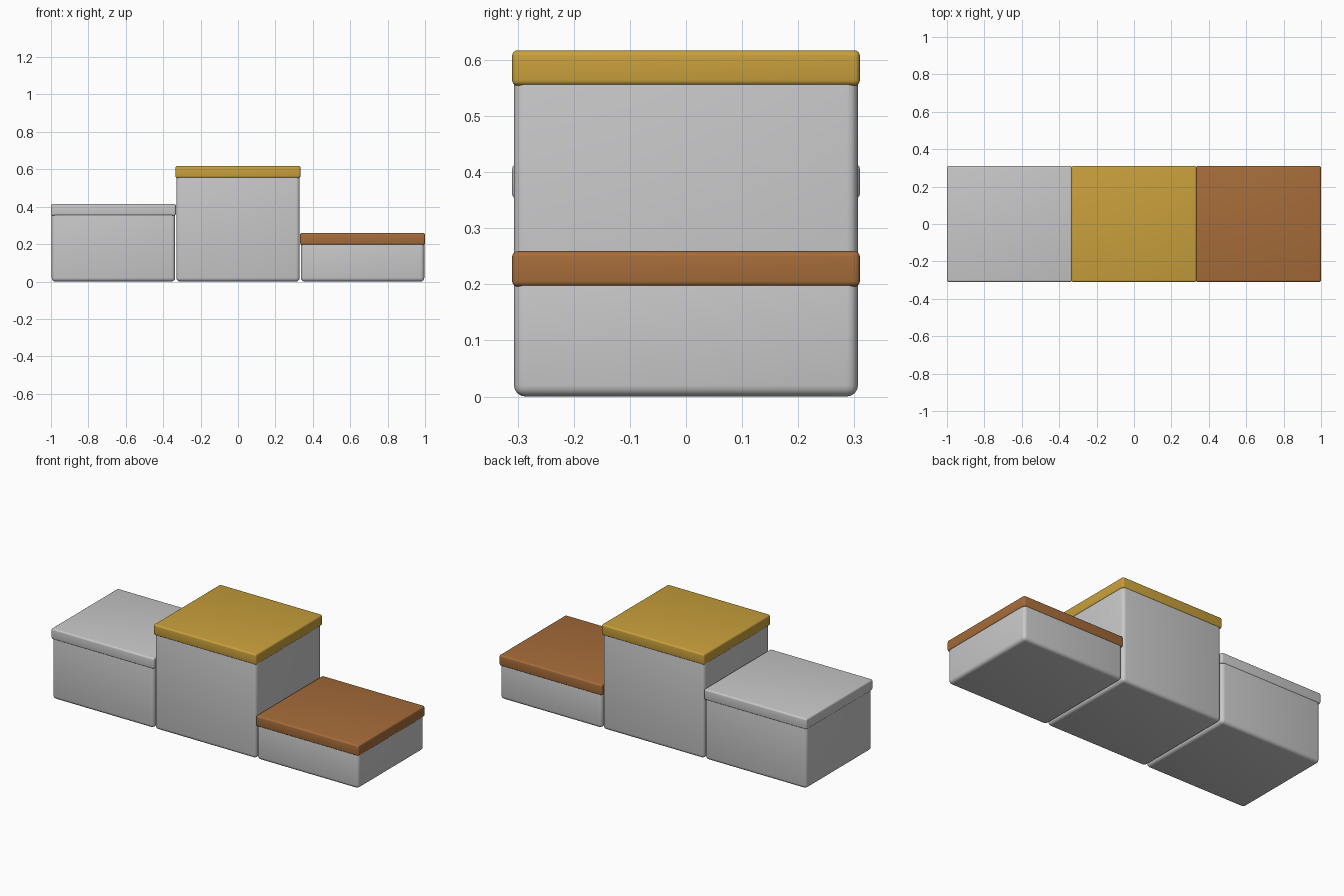
import bpy
import math

old = bpy.data.objects.get("Cube")
if old:
    bpy.data.objects.remove(old, do_unlink=True)


def material(name, rgb):
    mat = bpy.data.materials.new(name)
    mat.use_nodes = True
    mat.diffuse_color = (*rgb, 1)
    mat.node_tree.nodes["Principled BSDF"].inputs["Base Color"].default_value = (*rgb, 1)
    return mat


def rounded_box(name, x, size, z0, z1, bevel, mat):
    bpy.ops.mesh.primitive_cube_add(size=1, location=(x, 0, (z0 + z1) / 2))
    ob = bpy.context.object
    ob.name = name
    ob.scale = (*size, z1 - z0)
    bpy.ops.object.transform_apply(location=False, rotation=False, scale=True)
    mod = ob.modifiers.new("Rounded edges", "BEVEL")
    mod.width = bevel
    mod.segments = 4
    bpy.ops.object.modifier_apply(modifier=mod.name)
    ob.data.materials.append(mat)
    bpy.ops.object.shade_smooth_by_angle(angle=math.radians(35))
    return ob


silver = material("silver grey", (0.58, 0.58, 0.59))
gold = material("gold", (0.58, 0.35, 0.045))
bronze = material("bronze", (0.38, 0.15, 0.042))

SPACING = 0.666
CAP_SIZE = (0.668, 0.62)
BODY_SIZE = (0.66, 0.613)

# Each step: a rounded block with a slightly overhanging coloured slab on top
steps = [("second_place", -1, 0.415, silver),
         ("first_place", 0, 0.617, gold),
         ("third_place", 1, 0.259, bronze)]
for name, side, top, cap_mat in steps:
    x = side * SPACING
    rounded_box(name + "_block", x, BODY_SIZE, 0, top - 0.03, 0.02, silver)
    rounded_box(name + "_slab", x, CAP_SIZE, top - 0.063, top, 0.01, cap_mat)
